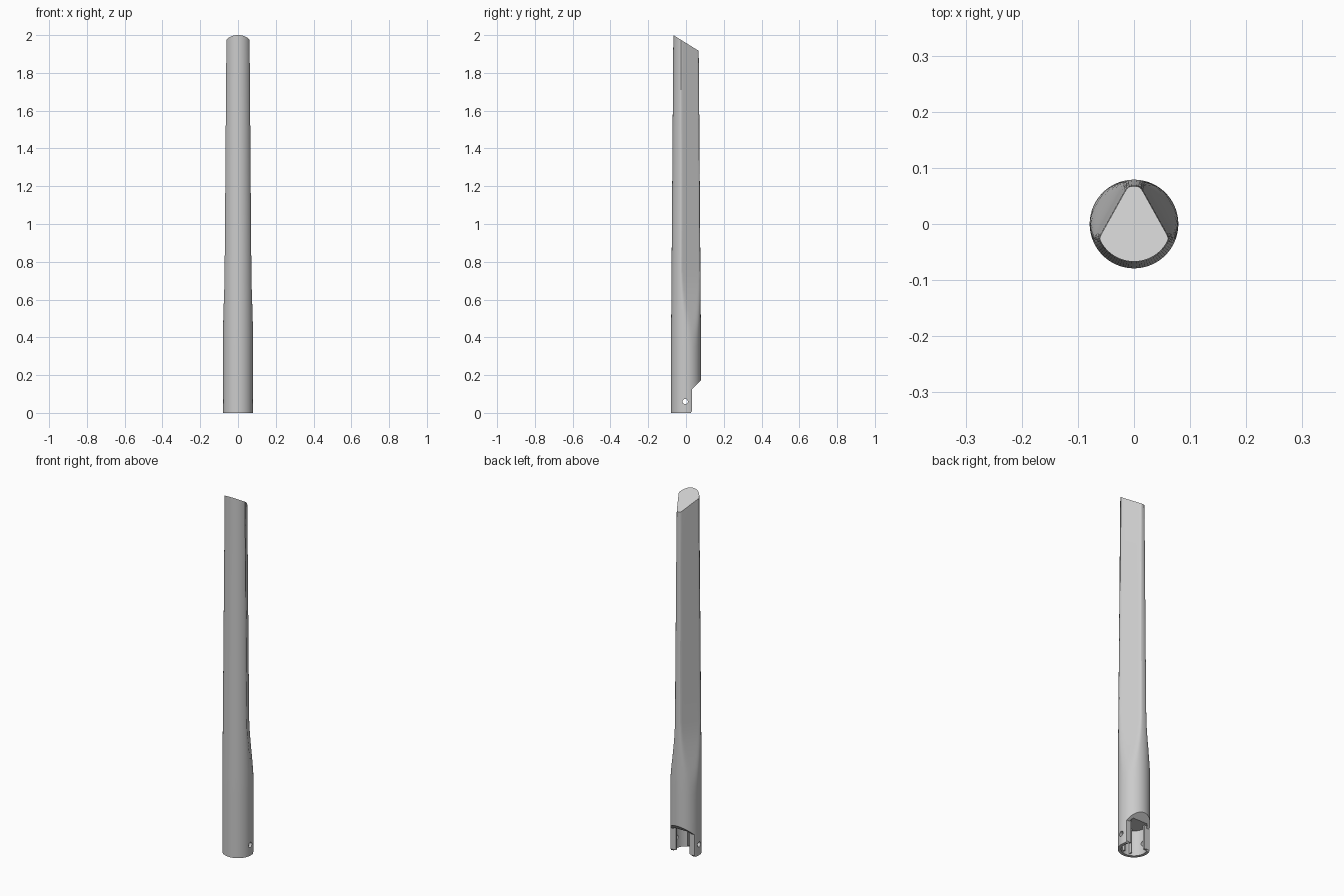
import bpy, bmesh, math
from mathutils import Vector

cube = bpy.data.objects.get("Cube")
if cube:
    bpy.data.objects.remove(cube, do_unlink=True)

grey = bpy.data.materials.new("light_grey")
grey.use_nodes = True
COLOUR = (0.6, 0.6, 0.6, 1)
grey.diffuse_color = COLOUR
grey.node_tree.nodes["Principled BSDF"].inputs["Base Color"].default_value = COLOUR


def add_object(name, bm):
    bmesh.ops.recalc_face_normals(bm, faces=bm.faces)
    mesh = bpy.data.meshes.new(name)
    bm.to_mesh(mesh)
    bm.free()
    mesh.materials.append(grey)
    obj = bpy.data.objects.new(name, mesh)
    bpy.context.collection.objects.link(obj)
    return obj


def prism(name, outline, place, depth):
    """Extrude a 2D outline; place maps (a, b) to a 3D point."""
    bm = bmesh.new()
    face = bm.faces.new([bm.verts.new(place(a, b)) for a, b in outline])
    new = bmesh.ops.extrude_face_region(bm, geom=[face])["geom"]
    bmesh.ops.translate(bm, vec=depth, verts=[v for v in new if isinstance(v, bmesh.types.BMVert)])
    return add_object(name, bm)


def circle(radius, a=0, b=0, count=48):
    return [(a + radius * math.cos(math.tau * i / count),
             b + radius * math.sin(math.tau * i / count)) for i in range(count)]


def box(name, x0, x1, y0, y1, z0, z1):
    return prism(name, [(x0, y0), (x1, y0), (x1, y1), (x0, y1)],
                 lambda a, b: (a, b, z0), Vector((0, 0, z1 - z0)))


def cut(target, cutter):
    cutter.hide_render = True
    mod = target.modifiers.new(cutter.name, "BOOLEAN")
    mod.operation, mod.solver, mod.object = "DIFFERENCE", "EXACT", cutter
    bpy.context.view_layer.objects.active = target
    bpy.ops.object.modifier_apply(modifier=mod.name)
    bpy.data.objects.remove(cutter, do_unlink=True)


def section(z, count=96):
    """Circle trimmed by two side flats that close in towards the top."""
    radius = 0.079 - 0.012 * max(0, z - 0.4) / 1.6
    t = min(1, max(0, (z - 0.2) / 0.55))
    t = t * t * (3 - 2 * t)
    flat = 0.095 + (0.051 - 0.095) * t - 0.009 * max(0, z - 0.75) / 1.25
    points = []
    for i in range(count):
        angle = math.tau * i / count - math.pi / 2
        c, s = math.cos(angle), math.sin(angle)
        r = radius
        reach = abs(c) * 0.874 + s * 0.486
        if reach > 0:
            r = (radius ** -40 + (flat / reach) ** -40) ** (-1 / 40)
        points.append((r * c, r * s))
    return points


# Lofted handle with a slanted top
bm = bmesh.new()
levels = [0, 0.2] + [0.2 + 0.05 * i for i in range(1, 12)] + [1.0, 1.2, 1.5, 1.8, 2.0]
rings = []
for z in levels:
    rings.append([bm.verts.new((x, y, z - 0.62 * (y + 0.067) if z == 2.0 else z))
                  for x, y in section(z)])
for low, high in zip(rings, rings[1:]):
    for i in range(len(low)):
        j = (i + 1) % len(low)
        bm.faces.new((low[i], low[j], high[j], high[i]))
bm.faces.new(rings[0][::-1])
bm.faces.new(rings[-1])
handle = add_object("handle", bm)

# Socket in the lower end
cut(handle, prism("socket_cutter", circle(0.063), lambda a, b: (a, b, -0.02), Vector((0, 0, 0.16))))

# Notch at the back with a sloped roof and rounded lower corner
notch = [(0.025, -0.02), (0.025, 0.0), (0.031, 0.008), (0.031, 0.125),
         (0.079, 0.172), (0.12, 0.212), (0.12, -0.02)]
cut(handle, prism("notch_cutter", notch, lambda a, b: (-0.15, a, b), Vector((0.3, 0, 0))))

# Cross pin hole
cut(handle, prism("pin_hole_cutter", circle(0.014, -0.004, 0.06, 24),
                  lambda a, b: (-0.15, a, b), Vector((0.3, 0, 0))))

# Ribs inside the socket
for side, sign in (("right", -1), ("left", 1)):
    xs = sorted((sign * 0.042, sign * 0.062))
    box(side + "_socket_rib", *xs, 0.019, 0.029, 0.008, 0.145)
    xs = sorted((sign * 0.018, sign * 0.024))
    box(side + "_front_rib", *xs, -0.064, -0.042, 0.008, 0.145)

for obj in list(bpy.context.collection.objects):
    if obj.type == "MESH" and obj.name == "handle":
        bpy.ops.object.select_all(action="DESELECT")
        obj.select_set(True)
        bpy.context.view_layer.objects.active = obj
        bpy.ops.object.shade_smooth_by_angle(angle=math.radians(25))
